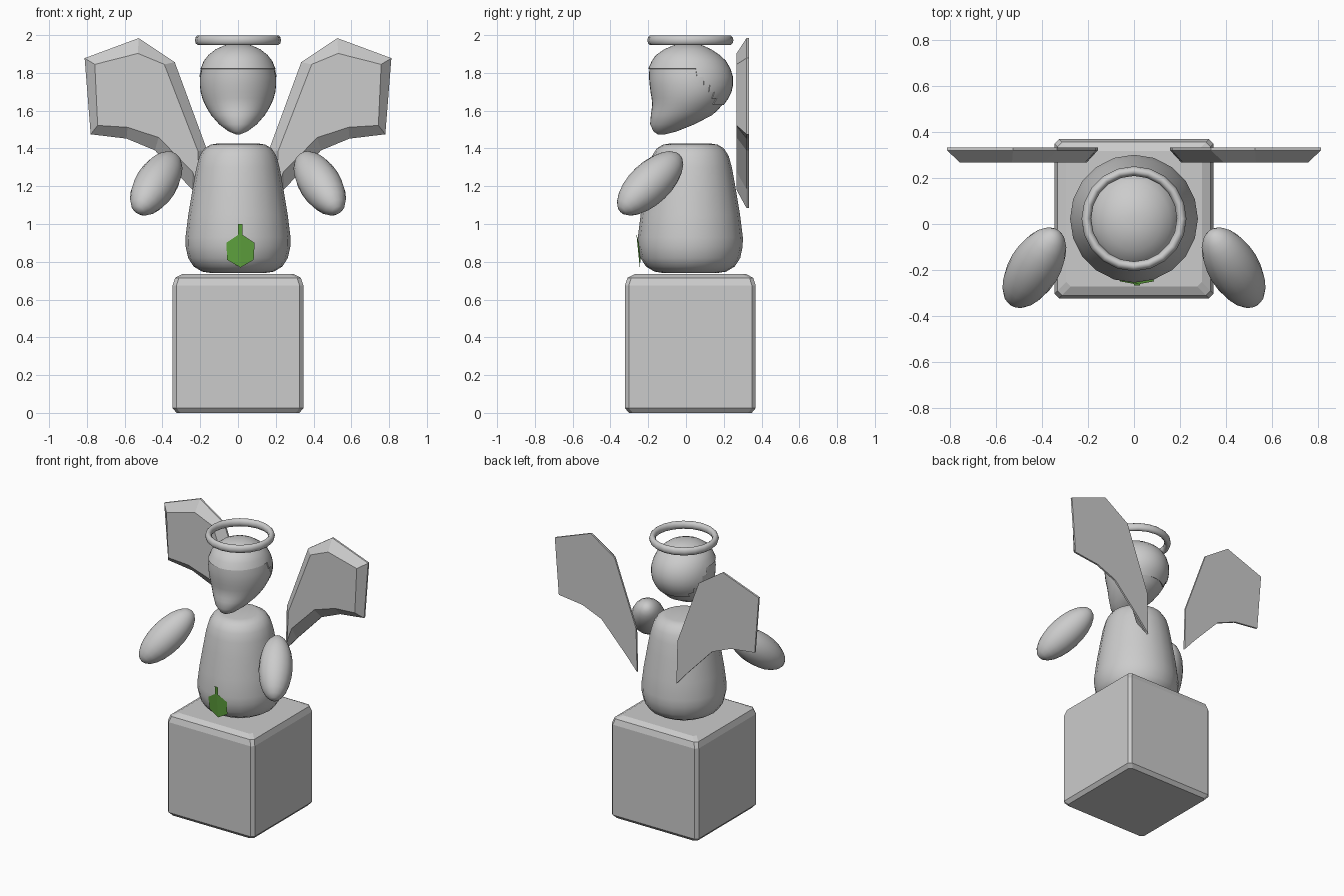
import bpy, bmesh, math
from mathutils import Vector, Matrix

if "Cube" in bpy.data.objects:
    bpy.data.objects.remove(bpy.data.objects["Cube"])

CY = 0.023  # shared y centre of pedestal, body, head and halo


def finish(name, bm, smooth=True, closed=True):
    if closed:
        bmesh.ops.recalc_face_normals(bm, faces=bm.faces)
    me = bpy.data.meshes.new(name)
    bm.to_mesh(me)
    bm.free()
    ob = bpy.data.objects.new(name, me)
    bpy.context.collection.objects.link(ob)
    if smooth:
        bpy.ops.object.select_all(action='DESELECT')
        ob.select_set(True)
        bpy.context.view_layer.objects.active = ob
        bpy.ops.object.shade_smooth_by_angle(angle=math.radians(40))
    return ob


def loft(rings):
    bm = bmesh.new()
    vs = [[bm.verts.new(p) for p in r] for r in rings]
    n = len(vs[0])
    for a, b in zip(vs, vs[1:]):
        for i in range(n):
            j = (i + 1) % n
            bm.faces.new((a[i], a[j], b[j], b[i]))
    bm.faces.new(vs[0][::-1])
    bm.faces.new(vs[-1])
    bm.normal_update()
    return bm


def oval(z, yf, yb, hw, n):
    c, r = (yf + yb) / 2, (yb - yf) / 2
    return [(hw * math.cos(t), c + r * math.sin(t), z)
            for t in (2 * math.pi * i / n for i in range(n))]


# pedestal: block with chamfered corners and eased top
def square(z, h, c=0.02):
    k = h - c
    return [(x, CY + y, z) for x, y in ((k, -h), (h, -k), (h, k), (k, h),
                                        (-k, h), (-h, k), (-h, -k), (-k, -h))]


finish("pedestal", loft([square(*r) for r in (
    (0, 0.325), (0.025, 0.346), (0.675, 0.346), (0.715, 0.333), (0.735, 0.295))]), smooth=False)

# body: turned bell shape
body = [(0.74, 0.14), (0.748, 0.19), (0.775, 0.235), (0.82, 0.264), (0.88, 0.277),
        (0.93, 0.278), (1.05, 0.263), (1.2, 0.238), (1.3, 0.22), (1.36, 0.203),
        (1.4, 0.178), (1.42, 0.145), (1.425, 0.115)]
finish("body", loft([oval(z, CY - r, CY + r, r, 20) for z, r in body]))

# head: stacked ovals (z, front y, back y, half width)
head = [(1.475, -0.15, -0.11, 0.012), (1.49, -0.172, -0.05, 0.05), (1.528, -0.19, 0.045, 0.1),
        (1.576, -0.186, 0.138, 0.142), (1.605, -0.182, 0.17, 0.16), (1.634, -0.179, 0.195, 0.176),
        (1.666, -0.182, 0.218, 0.189), (1.7, -0.188, 0.235, 0.198), (1.735, -0.192, 0.243, 0.202),
        (1.777, -0.196, 0.243, 0.202), (1.82, -0.194, 0.23, 0.193), (1.86, -0.176, 0.207, 0.176),
        (1.89, -0.155, 0.175, 0.153), (1.92, -0.112, 0.13, 0.115), (1.94, -0.065, 0.085, 0.07),
        (1.948, -0.02, 0.04, 0.025)]
bm = loft([oval(*r, 40) for r in head])

# raised hair cap with stepped edge running down to the nape
hair = []
for f in bm.faces:
    c = f.calc_center_median()
    if c.z > 1.82 or (c.z > 1.634 and c.y > 0.04 + (1.82 - c.z) * 0.65):
        hair.append(f)
new = bmesh.ops.extrude_face_region(bm, geom=hair)["geom"]
mid = Vector((0, CY, 1.74))
for v in new:
    if isinstance(v, bmesh.types.BMVert):
        v.co += (v.co - mid).normalized() * 0.006
finish("head", bm)

# halo
bpy.ops.mesh.primitive_torus_add(major_segments=20, minor_segments=10, major_radius=0.207,
                                 minor_radius=0.021, location=(0, CY, 1.973))
halo = bpy.context.object
halo.name = "halo"
halo.scale.z = 1.3
bpy.ops.object.shade_smooth_by_angle(angle=math.radians(40))

# wings: back outline and inset front outline as (x, z)
outer = [(0.157, 1.085), (0.245, 1.185), (0.44, 1.39), (0.59, 1.452), (0.78, 1.475),
         (0.812, 1.878), (0.526, 1.984), (0.335, 1.857), (0.165, 1.395)]
inner = [(0.205, 1.18), (0.24, 1.275), (0.42, 1.458), (0.585, 1.512), (0.743, 1.522),
         (0.758, 1.845), (0.53, 1.903), (0.39, 1.845), (0.212, 1.385)]
for side, s in (("left", -1), ("right", 1)):
    finish(side + "_wing", loft([[(s * x, y, z) for x, z in pts] for y, pts in (
        (0.333, outer), (0.32, outer), (0.268, inner))]), smooth=False)

    # arm: ellipsoid pointing out, forward and down
    axis = Vector((0.404 * s, -0.66, -0.63))
    bm = bmesh.new()
    bmesh.ops.create_uvsphere(bm, u_segments=16, v_segments=12, radius=1, matrix=(
        Matrix.Translation((0.433 * s, -0.19, 1.215))
        @ axis.to_track_quat('Z', 'Y').to_matrix().to_4x4()
        @ Matrix.Diagonal((0.111, 0.111, 0.234, 1))))
    finish(side + "_arm", bm)

# leaf: folded blade with a stem, leaning on the body front
bm = bmesh.new()


def lv(x, z):
    return bm.verts.new((0.013 + x, -0.245 - (z - 0.77) * 0.1 + abs(x) * 0.12, z))


tip, base = lv(0, 0.77), lv(0, 0.95)
for s in (-1, 1):
    bm.faces.new([tip, lv(0.07 * s, 0.81), lv(0.075 * s, 0.9), base][::s])
bm.faces.new([lv(-0.012, 0.93), lv(0.012, 0.93), lv(0.012, 1.0), lv(-0.012, 1.0)])
leaf = finish("leaf", bm, smooth=False, closed=False)
mat = bpy.data.materials.new("leaf_green")
mat.diffuse_color = (0.12, 0.38, 0.05, 1)
mat.use_nodes = True
mat.node_tree.nodes["Principled BSDF"].inputs["Base Color"].default_value = mat.diffuse_color
leaf.data.materials.append(mat)
